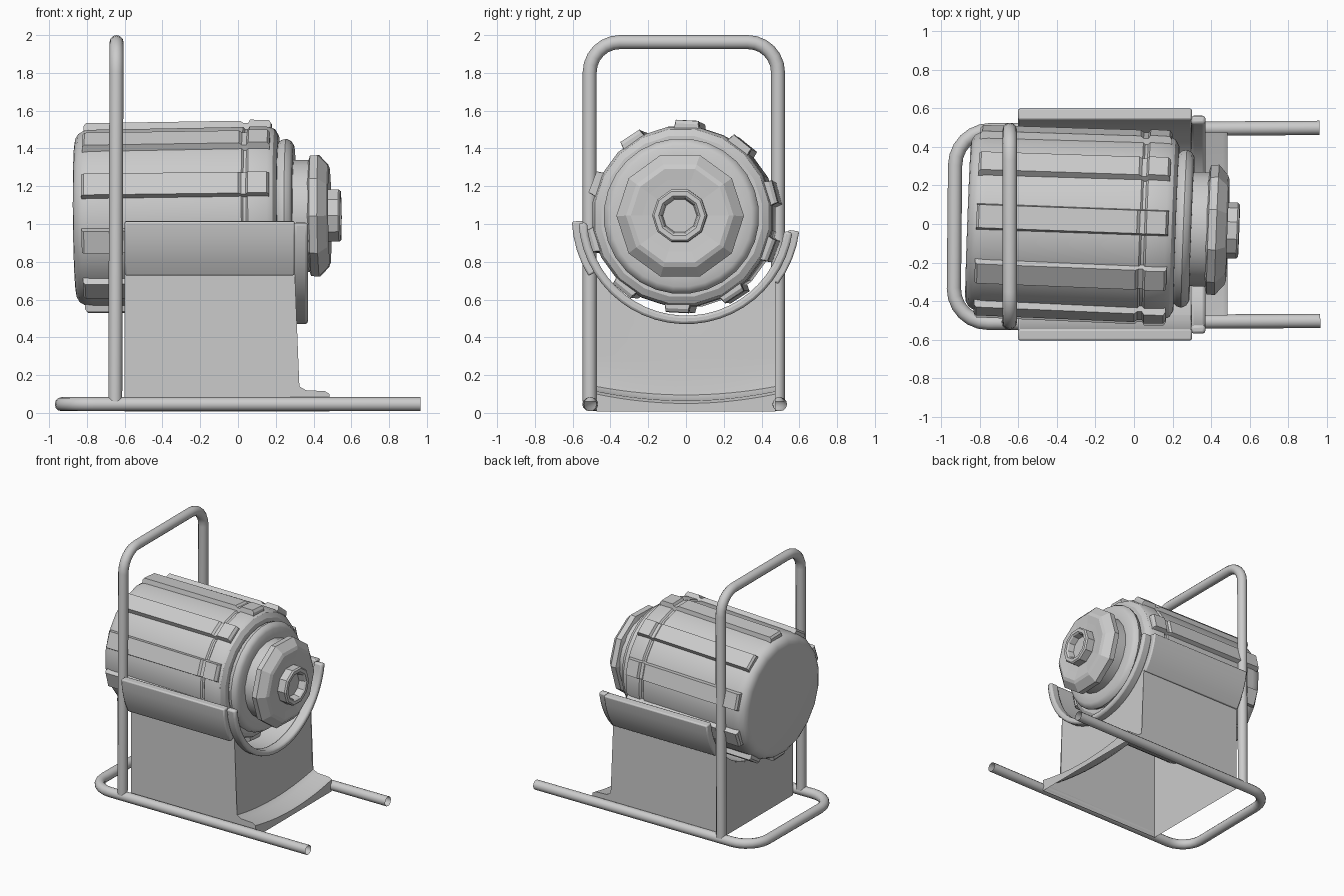
import bpy, bmesh
from math import sin, cos, pi, radians, sqrt
from mathutils import Matrix, Vector

if "Cube" in bpy.data.objects:
    bpy.data.objects.remove(bpy.data.objects["Cube"])

ZC = 1.035  # height of the drum axis


def skin(name, rings, M=Matrix(), closed=True, caps=True, smooth=35):
    """Loft quads through a list of equal-length point rings."""
    bm = bmesh.new()
    vs = [[bm.verts.new(M @ Vector(p)) for p in r] for r in rings]
    n = len(rings[0])
    for a, b in zip(vs, vs[1:]):
        for i in range(n if closed else n - 1):
            j = (i + 1) % n
            bm.faces.new((a[i], a[j], b[j], b[i]))
    if closed and caps:
        bm.faces.new(vs[0])
        bm.faces.new(vs[-1])
    bmesh.ops.recalc_face_normals(bm, faces=bm.faces)
    me = bpy.data.meshes.new(name)
    bm.to_mesh(me)
    bm.free()
    ob = bpy.data.objects.new(name, me)
    bpy.context.collection.objects.link(ob)
    if smooth:
        bpy.ops.object.select_all(action='DESELECT')
        ob.select_set(True)
        bpy.context.view_layer.objects.active = ob
        bpy.ops.object.shade_smooth_by_angle(angle=radians(smooth))
    return ob


def lathe(name, profile, sides, M, smooth=30):
    """Revolve (x, radius) points about the x axis."""
    ang = [2 * pi * (i + 0.5) / sides for i in range(sides)]
    return skin(name, [[(x, r * sin(a), r * cos(a)) for a in ang]
                       for x, r in profile], M, smooth=smooth)


def arc_plate(name, x0, x1, r0, r1, a0, a1, n, M, bevel=0.0):
    """Curved plate around the x axis, angles in degrees from +y."""
    rings = []
    for i in range(n + 1):
        a = radians(a0 + (a1 - a0) * i / n)
        rings.append([(x, r * cos(a), r * sin(a))
                      for x, r in ((x0, r0), (x1, r0), (x1, r1), (x0, r1))])
    ob = skin(name, rings, M)
    if bevel:
        m = ob.modifiers.new("bevel", 'BEVEL')
        m.width, m.segments, m.limit_method = bevel, 2, 'ANGLE'
        m.angle_limit = radians(40)
    return ob


def tube(name, corners, radius, fillet, steps=6):
    """Round tube through corner points with filleted bends."""
    c = [Vector(p) for p in corners]
    pts = [c[0]]
    for p, q, s in zip(c, c[1:], c[2:]):
        u, v = (p - q).normalized(), (s - q).normalized()
        o = q + (u + v) * fillet
        for i in range(steps + 1):
            t = pi / 2 * i / steps
            pts.append(o - v * fillet * cos(t) - u * fillet * sin(t))
    pts.append(c[-1])
    cu = bpy.data.curves.new(name, 'CURVE')
    cu.dimensions = '3D'
    cu.bevel_depth, cu.bevel_resolution = radius, 4
    sp = cu.splines.new('POLY')
    sp.points.add(len(pts) - 1)
    for pt, p in zip(sp.points, pts):
        pt.co = (*p, 1)
    sp.use_smooth = True
    ob = bpy.data.objects.new(name, cu)
    bpy.context.collection.objects.link(ob)
    return ob


# Tubular frame: floor loop and upright carrying hoop
tube("base_loop", [(0.96, 0.498, 0.046), (-0.925, 0.485, 0.046),
                   (-0.935, -0.513, 0.046), (0.965, -0.502, 0.046)], 0.037, 0.18)
tube("handle_hoop", [(-0.65, -0.51, 0.06), (-0.643, -0.51, 1.963),
                     (-0.643, 0.487, 1.963), (-0.65, 0.487, 0.06)], 0.037, 0.16)

# Drum, slightly skewed on its cradle
D = (Matrix.Translation((-0.4, 0, ZC)) @ Matrix.Rotation(-0.037, 4, 'Z')
     @ Matrix.Rotation(-0.01, 4, 'Y') @ Matrix.Translation((0.4, 0, 0)))
lathe("drum_body", [(-0.86, 0.40), (-0.855, 0.425), (-0.84, 0.45), (-0.81, 0.468),
                    (-0.77, 0.473), (0.035, 0.48), (0.045, 0.47), (0.06, 0.47),
                    (0.07, 0.482), (0.17, 0.48), (0.2, 0.465), (0.22, 0.43),
                    (0.22, 0.36)], 20, D)
lathe("front_ring", [(0.2, 0.36), (0.215, 0.385), (0.235, 0.405), (0.26, 0.412),
                     (0.285, 0.4), (0.3, 0.375), (0.3, 0.3)], 28, D, 40)
lathe("neck", [(0.28, 0.3), (0.39, 0.3)], 20, D)
lathe("nozzle_flange", [(0.375, 0.29), (0.388, 0.335), (0.43, 0.338), (0.478, 0.285),
                        (0.487, 0.26), (0.48, 0.2), (0.475, 0.145)], 10, D, 0)
lathe("nozzle_cap", [(0.47, 0.145), (0.535, 0.145), (0.545, 0.135), (0.545, 0.11),
                     (0.535, 0.1), (0.49, 0.09)], 10, D, 0)

# Ten raised ribs with a notch at the drum seam
STATIONS = [(-0.812, 0.485), (-0.8, 0.5), (0.02, 0.505), (0.035, 0.492), (0.06, 0.492),
            (0.07, 0.51), (0.17, 0.508), (0.182, 0.49)]
for k in range(10):
    a = radians(3 + 36 * k)
    rings = [[(x, r * sin(a) + t * cos(a), r * cos(a) - t * sin(a))
              for t, r in ((-0.07, 0.45), (-0.06, top), (0.06, top), (0.07, 0.45))]
             for x, top in STATIONS]
    skin(f"drum_rib_{k + 1}", rings, D, smooth=0)

# Cradle: front strap and two side guards, rolled a little
C = Matrix.Translation((0, 0, ZC + 0.005)) @ Matrix.Rotation(radians(-2.5), 4, 'X')
arc_plate("cradle_strap", 0.295, 0.37, 0.525, 0.57, -6, -174, 24, C, 0.014)
arc_plate("side_guard_right", -0.6, 0.3, 0.545, 0.605, -5, -34, 4, C, 0.01)
arc_plate("side_guard_left", -0.6, 0.3, 0.545, 0.605, -175, -146, 4, C, 0.01)

# Pedestal: open-bottomed box with a hollowed top
W, R, N = 0.475, 0.55, 16
S = Matrix.Translation((0, 0, ZC))
arc_plate("saddle_sheet", -0.6, 0.3, R - 0.008, R, -29, -151, N, S)


def saddle(y):
    return ZC - sqrt(R * R - y * y)


ys = [-W + 2 * W * i / N for i in range(N + 1)]
toe = [(0.485, 0.1), (0.46, 0.115), (0.36, 0.12), (0.325, 0.14), (0.3, saddle(W))]
top = ([(x, -W, z) for x, z in toe] + [(-0.6, y, saddle(y)) for y in ys]
       + [(x, W, z) for x, z in reversed(toe)])
skin("pedestal_walls", [top, [(x, y, 0.008) for x, y, _ in top]], closed=False)

# Pedestal front, sweeping out into a sagging lip
front = [[(0.3, y, saddle(y)) for y in ys]]
for x, z, sag in ((0.31, 0.3, 0), (0.315, 0.2, 0.03), (0.325, 0.14, 0.045),
                  (0.36, 0.12, 0.05), (0.46, 0.115, 0.05), (0.485, 0.1, 0.05),
                  (0.485, 0.008, 0)):
    front.append([(x, y, z - sag * (1 - (y / W) ** 2)) for y in ys])
skin("pedestal_front", front, closed=False)
